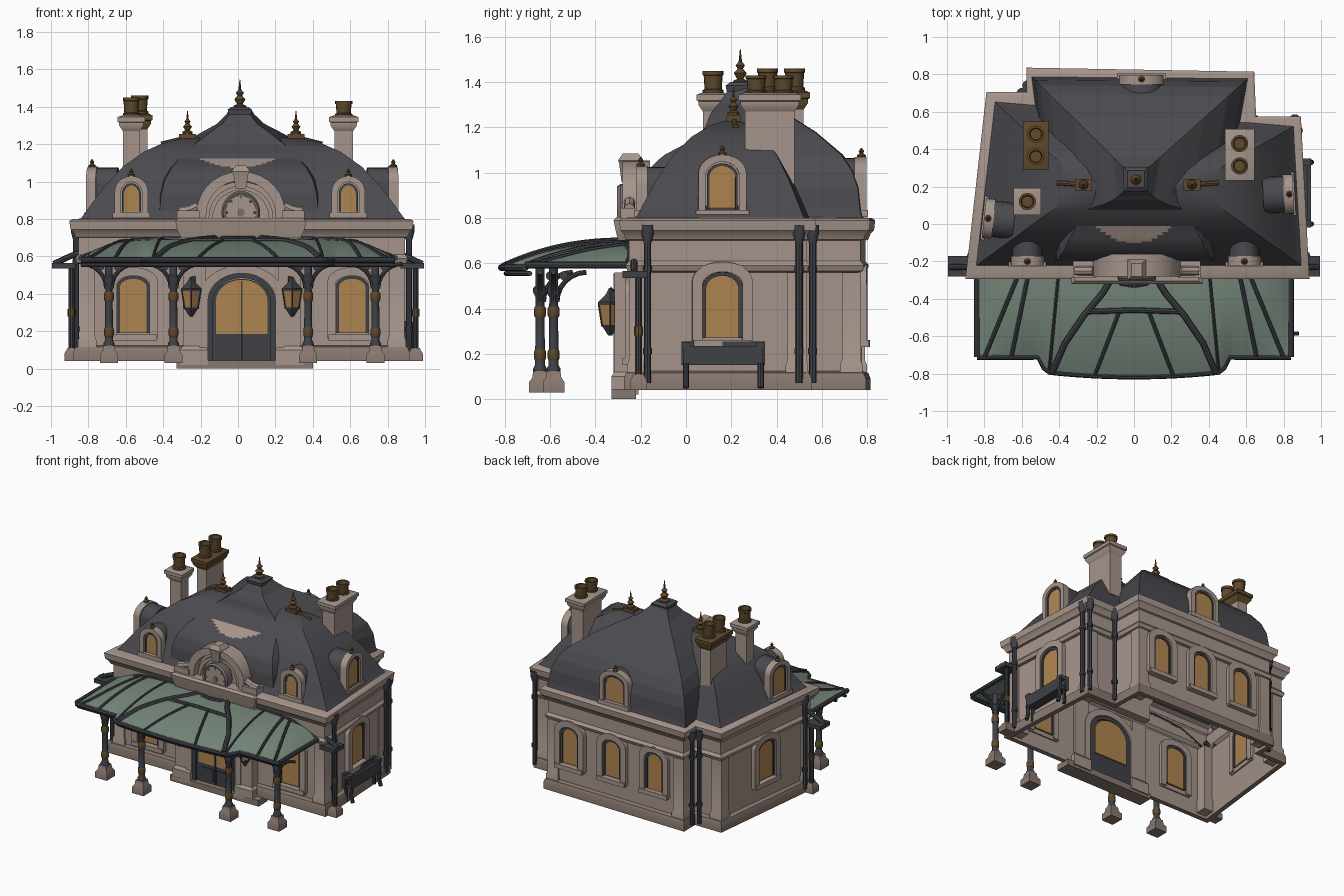
import bpy, bmesh, math
from mathutils import Matrix, Vector

if "Cube" in bpy.data.objects:
    bpy.data.objects.remove(bpy.data.objects["Cube"])

def mat(name, r, g, b):
    m = bpy.data.materials.new(name)
    m.diffuse_color = (r, g, b, 1)
    m.use_nodes = True
    m.node_tree.nodes["Principled BSDF"].inputs["Base Color"].default_value = m.diffuse_color
    return m
STONE = mat("warm stone", .38, .30, .26)
BASE = mat("dark base stone", .25, .19, .16)
SLATE = mat("slate roof", .07, .068, .078)
IRON = mat("dark iron", .05, .053, .062)
GLASS = mat("amber glass", .43, .235, .08)
TEAL = mat("green canopy glass", .175, .235, .19)
BRONZE = mat("brown bronze", .115, .067, .025)
GREY = mat("clock grey", .18, .16, .155)

def loft(name, rings, m, closed=True, cap=(True, True), M=None):
    """Skin a list of equally long rings of points."""
    bm = bmesh.new()
    R = [[bm.verts.new(p) for p in r] for r in rings]
    n = len(R[0])
    for a, b in zip(R, R[1:]):
        for i in range(n if closed else n - 1):
            j = (i + 1) % n
            bm.faces.new((a[i], a[j], b[j], b[i]))
    if cap[0]: bm.faces.new(R[0][::-1])
    if cap[1]: bm.faces.new(R[-1])
    bmesh.ops.recalc_face_normals(bm, faces=bm.faces)
    me = bpy.data.meshes.new(name)
    bm.to_mesh(me); bm.free()
    me.materials.append(m)
    ob = bpy.data.objects.new(name, me)
    bpy.context.collection.objects.link(ob)
    if M: ob.matrix_world = M
    return ob

def place(x, y, deg=0, z=0):
    return Matrix.Translation((x, y, z)) @ Matrix.Rotation(math.radians(deg), 4, 'Z')

def stack(name, x, y, prof, m, M=None):
    """Rectangular tower from (half x, half y, z) steps."""
    return loft(name, [[(x - a, y - b, z), (x + a, y - b, z), (x + a, y + b, z), (x - a, y + b, z)]
                       for a, b, z in prof], m, M=M)

def box(name, x0, x1, y0, y1, z0, z1, m, M=None):
    a, b = (x1 - x0) / 2, (y1 - y0) / 2
    return stack(name, (x0 + x1) / 2, (y0 + y1) / 2, [(a, b, z0), (a, b, z1)], m, M)

def lathe(name, prof, m, M, n=16):
    return loft(name, [[(r * math.cos(k * math.tau / n), r * math.sin(k * math.tau / n), z)
                        for k in range(n)] for r, z in prof], m, M=M)

def tube(name, pts, r, m):
    cu = bpy.data.curves.new(name, 'CURVE')
    cu.dimensions, cu.bevel_depth, cu.bevel_resolution, cu.use_fill_caps = '3D', r, 2, True
    s = cu.splines.new('POLY')
    s.points.add(len(pts) - 1)
    for p, q in zip(s.points, pts): p.co = (*q, 1)
    cu.materials.append(m)
    ob = bpy.data.objects.new(name, cu)
    bpy.context.collection.objects.link(ob)
    return ob

def outline(w, z0, z1, rise, n=14):
    arc = [(w * math.cos(math.pi * (1 - k / n)), z1 - rise + rise * math.sin(math.pi * k / n)) for k in range(n + 1)]
    return [(-w, z0)] + arc + [(w, z0)]

def arch(name, M, w, z0, z1, rise, d0, d1, m):
    """Solid arched slab, d is distance out of the wall."""
    o = outline(w, z0, z1, rise)
    return loft(name, [[(x, -d, z) for x, z in o] for d in (d0, d1)], m, M=M)

def arch_frame(name, M, w, z0, z1, rise, t, d0, d1, m):
    rings = []
    for (a, b), (c, e) in zip(outline(w + t, z0, z1 + t, rise + t * .7), outline(w, z0, z1, rise)):
        rings.append([(a, -d0, b), (a, -d1, b), (c, -d1, e), (c, -d0, e)])
    return loft(name, rings, m, M=M)

def window(name, M, w, z0, z1, rise=.055, d=.03):
    arch(name + "_glass", M, w, z0, z1, rise, -.012, .01, GLASS)
    arch_frame(name + "_sash", M, w - .006, z0, z1 - .005, rise, .016, -.016, .018, IRON)
    arch_frame(name + "_surround", M, w + .01, z0 - .03, z1 + .012, rise, .045, -.02, d, STONE)
    box(name + "_sill", -w - .05, w + .05, -d - .01, .01, z0 - .04, z0 - .008, STONE, M)

# ---- walls: one footprint swept through a moulding profile
FOOT = [Vector(p) for p in ((-.84, -.24), (.88, -.24), (.84, .52), (.6, .52), (.59, .76), (-.52, .78), (-.52, .65), (-.74, .65))]
def offset(poly, d):
    out = []
    for i, p in enumerate(poly):
        a, b = (p - poly[i - 1]).normalized(), (poly[(i + 1) % len(poly)] - p).normalized()
        na, nb = Vector((a.y, -a.x)), Vector((b.y, -b.x))
        out.append(p + (na + nb) * d / (1 + na.dot(nb)))
    return out
def moulding(name, prof, m):
    return loft(name, [[(p.x, p.y, z) for p in offset(FOOT, d)] for d, z in prof], m, cap=(False, False))
moulding("plinth", [(0, .04), (.035, .04), (.035, .09), (.025, .115), (0, .125)], BASE)
moulding("walls", [(0, .04), (0, .56), (.018, .565), (.028, .59), (.012, .61), (.012, .7), (.025, .705),
                   (.035, .73), (.05, .745), (.055, .79), (.04, .8), (-.05, .805)], STONE)
for i, p in enumerate(FOOT):
    if i not in (3, 6):
        q = offset(FOOT, -.03)[i]
        stack("corner_pilaster", q.x, q.y, [(.05, .05, .06), (.05, .05, .15), (.042, .042, .17), (.042, .042, .56)], STONE)

# ---- roofs: curved profile from eave corners to ridge corners
def resample(prof, n):
    out = []
    for k in range(n + 1):
        t = k / n * (len(prof) - 1); i = min(int(t), len(prof) - 2); u = t - i
        out.append([a + (b - a) * u for a, b in zip(prof[i], prof[i + 1])])
    return out
def roof(name, eave, ridge, prof, cols, rows):
    rings = []
    for f, z in resample(prof, rows):
        c = [Vector(r) + (Vector(e) - Vector(r)) * f for e, r in zip(eave, ridge)]
        rings.append([(*c[i].lerp(c[(i + 1) % 4], k / cols), z) for i in range(4) for k in range(cols)])
    return loft(name, rings, SLATE, cap=(False, True))
roof("wing_roof", [(-.84, -.22), (.89, -.22), (.85, .52), (-.74, .65)], [(-.28, .19), (.32, .19), (.32, .22), (-.28, .22)],
     [(1.04, .785), (.99, .81), (.9, .88), (.78, .97), (.6, 1.08), (.4, 1.16), (.2, 1.21), (0, 1.235)], 4, 14)
dome = roof("pavilion_roof", [(-.42, -.2), (.43, -.2), (.6, .77), (-.54, .78)], [(.01, .24)] * 4,
            [(1.02, .785), (1, .83), (.98, .93), (.93, 1.01), (.84, 1.08), (.62, 1.18), (.4, 1.255), (.22, 1.31), (.13, 1.36), (.11, 1.38)], 64, 99)
for v in dome.data.vertices:      # flatten the front slope
    if v.co.y < .24:
        v.co.y += .1 * math.exp(-((v.co.z - 1.17) / .09) ** 2) * min(1, (.24 - v.co.y) / .15)
dome.data.materials.append(STONE)
for f in dome.data.polygons:      # pale crescent on the front slope
    c = f.center
    if c.y < .12 and abs(c.x) < .285 and f.normal.y < -.25 and 1.075 + .095 * (c.x / .285) ** 2 < c.z < 1.172:
        f.material_index = 1
stack("roof_cap", .01, .24, [(.06, .06, 1.36), (.065, .065, 1.385), (.045, .045, 1.40)], SLATE)

# ---- finials and ridge cresting
def finial(x, y, z, s):
    lathe("finial", [(.035 * s, 0), (.035 * s, .02 * s), (.015 * s, .03 * s), (.03 * s, .055 * s), (.012 * s, .075 * s),
                     (.022 * s, .09 * s), (.008 * s, .105 * s), (.002, .16 * s)], BRONZE, place(x, y, 0, z), 10)
finial(.01, .24, 1.385, 1)
for x in (-.27, .31):
    finial(x, .21, 1.25, .8)
    box("finial_foot", x - .045, x + .045, .18, .24, 1.19, 1.255, BRONZE)
    s = 1 if x > 0 else -1
    tube("ridge_cresting", [(x, .21, 1.235), (x + s * .14, .22, 1.2)], .014, BRONZE)

# ---- chimneys
def chimney(name, x, y, hx, hy, z0, z1, cap, pots, ztop):
    stack(name, x, y, [(hx, hy, z0), (hx, hy, z1 - .06)], STONE)
    stack(name + "_cap", x, y, [(hx, hy, z1 - .08), (hx + .02, hy + .02, z1 - .05), (hx + .02, hy + .02, z1 - .035),
                                (hx + .028, hy + .028, z1 - .03), (hx + .028, hy + .028, z1 - .005), (hx, hy, z1 + .005)], cap)
    for dy in pots:
        h = ztop - z1
        lathe("chimney_pot", [(.046, -.01), (.046, h * .15), (.038, h * .2), (.042, h * .8), (.046, h * .83), (.046, h), (.034, h), (.03, h - .03)],
              BRONZE, place(x, y + dy, 0, z1))
chimney("right_chimney", .565, .37, .05, .11, .95, 1.35, STONE, (-.06, .06), 1.43)
chimney("left_chimney", -.525, .42, .04, .1, .95, 1.36, BRONZE, (-.06, .06), 1.46)
chimney("small_chimney", -.57, .12, .045, .045, .95, 1.35, STONE, (0,), 1.45)

# ---- dormers
def dormer(name, x, y, deg, w, z1, depth):
    M = place(x, y, deg)
    arch(name + "_roof", M, w + .035, .8, z1 - .01, .09, -depth, -.03, SLATE)
    arch(name + "_front", M, w + .03, .8, z1 - .015, .08, -.04, .004, STONE)
    arch(name + "_glass", M, w, .84, z1 - .05, .05, 0, .01, GLASS)
    arch_frame(name + "_sash", M, w - .005, .84, z1 - .055, .05, .011, 0, .014, IRON)
    arch_frame(name + "_hood", M, w + .012, .82, z1 - .037, .06, .032, -.03, .022, STONE)
    box(name + "_sill", -w - .055, w + .055, -.03, .02, .805, .835, STONE, M)
    lathe(name + "_knob", [(.018, 0), (.02, .012), (.008, .02), (.012, .03), (.002, .045)], BRONZE, M @ Matrix.Translation((0, 0, z1 - .01)), 8)
dormer("front_dormer", -.57, -.2, 0, .045, 1.035, .16)
dormer("front_dormer", .59, -.2, 0, .045, 1.035, .16)
dormer("right_dormer", .83, .16, 93, .062, 1.085, .14)
dormer("left_dormer", -.78, .03, -96, .062, 1.085, .14)
dormer("back_dormer", .04, .775, 180, .075, 1.075, .16)

# ---- windows on every wall
for x in (-.56, .61): window("front_window", place(x, -.24), .077, .19, .485, .045)
window("right_window", place(.86, .16, 93), .078, .27, .55)
window("left_window", place(-.79, .2, -96.4), .078, .27, .55)
for x in (-.29, .06, .41): window("back_window", place(x, .77, 179), .066, .27, .54)

# ---- entrance bay with door
D = place(.02, -.28)
for s in (-1, 1):
    x = .02 + s * .255
    stack("entrance_pier", x, -.27, [(.075, .06, .02), (.075, .06, .1), (.06, .045, .12), (.06, .045, .56)], STONE)
    tube("lantern_arm", [(x, -.28, .44), (x, -.33, .49), (x, -.33, .46)], .008, IRON)
    L = place(x + s * .015, -.335, 45)
    stack("lantern_glass", 0, 0, [(.024, .024, .325), (.035, .035, .42)], GLASS, L)
    stack("lantern_roof", 0, 0, [(.038, .038, .415), (.038, .038, .428), (.015, .015, .46), (.004, .004, .49)], IRON, L)
    stack("lantern_foot", 0, 0, [(.006, .006, .28), (.015, .015, .3), (.027, .027, .327)], IRON, L)
    for a, b in ((-1, -1), (1, -1), (1, 1), (-1, 1)):
        tube("lantern_bar", [L @ Vector((a * .025, b * .025, .32)), L @ Vector((a * .036, b * .036, .42))], .004, IRON)
box("entrance_step", -.33, .4, -.33, -.22, 0, .045, BASE)
arch("door", D, .16, .01, .48, .13, -.05, .012, IRON)
for s in (-1, 1): # lower panels of the two leaves
    box("door_panel", .02 + s * .07 - .052, .02 + s * .07 + .052, -.298, -.29, .06, .155, IRON)
arch("door_glass", D, .138, .185, .475, .115, -.06, .018, GLASS)
box("door_mullion", .015, .025, -.302, -.28, .05, .47, IRON)
arch_frame("door_frame", D, .155, .01, .485, .13, .025, -.05, .03, IRON)
arch_frame("door_surround", D, .18, .03, .51, .14, .045, -.06, .04, STONE)
box("entrance_frieze", -.31, .35, -.29, -.2, .6, .7, STONE)
stack("entrance_cornice", .015, -.25, [(.32, .05, .7), (.34, .06, .74), (.35, .07, .79), (.33, .055, .805)], STONE)

# ---- clock gable
G = place(.015, -.22)
arch("gable_face", G, .21, .78, 1.0, .19, -.1, .0, STONE)
arch_frame("gable_arch", G, .185, .8, 1.005, .18, .05, -.06, .06, STONE)
arch_frame("gable_inner_arch", G, .15, .8, .955, .15, .022, -.02, .03, STONE)
for s in (-1, 1):
    box("gable_shoulder", .015 + s * .28 - .06, .015 + s * .28 + .06, -.29, -.17, .8, .845, STONE)
    tube("gable_scroll", [(.015 + s * .23, -.25, .87), (.015 + s * .27, -.25, .85), (.015 + s * .33, -.25, .84)], .025, STONE)
stack("keystone", .015, -.245, [(.028, .04, .96), (.04, .05, 1.04), (.05, .055, 1.055), (.028, .035, 1.085)], STONE)
C = Matrix.Translation((.015, -.25, .835)) @ Matrix.Rotation(math.radians(90), 4, 'X') @ Matrix.Diagonal((.9, 1, 1, 1))
lathe("clock_rim", [(.1, -.04), (.112, .0), (.115, .04), (.105, .055), (.092, .05), (.09, .03)], GREY, C, 28)
lathe("clock_dial", [(.095, 0), (.093, .042)], STONE, C, 28)
lathe("clock_hub", [(.022, .04), (.022, .048)], GREY, C, 14)
for k in range(8):
    a = k * math.pi / 4
    tube("clock_mark", [C @ Vector((r * math.cos(a), r * math.sin(a), .043)) for r in (.075, .092)], .005, GREY)

# ---- glass canopy: surface from wall (v=0) to front edge (v=1)
def canopy(s, v, up=0):
    x = .84 * s
    k = min(1, max(0, (.51 - abs(x)) / .04))
    edge = -.71 + k * (-.075 - .03 * (1 - (x / .5) ** 2))
    return (x, -.26 + (edge + .26) * v, .585 + .105 * (1 - v ** 2.2) * (1 - abs(s) ** 6) + up)
N = 56
glass = loft("canopy_glass", [[canopy(-1 + 2 * i / N, v / 12) for i in range(N + 1)] for v in range(13)], TEAL, closed=False, cap=(False, False))
sol = glass.modifiers.new("thickness", 'SOLIDIFY'); sol.thickness, sol.offset = .012, 0
def rib(pts, r):
    out = []
    for (s0, v0), (s1, v1) in zip(pts, pts[1:]):
        out += [canopy(s0 + (s1 - s0) * k / 8, v0 + (v1 - v0) * k / 8, .007) for k in range(0 if not out else 1, 9)]
    tube("canopy_rib", out, r, IRON)
front = [canopy(-1 + 2 * i / N, 1) for i in range(N + 1)]
tube("canopy_gutter", [(x, y, z - .004) for x, y, z in front], .016, IRON)
tube("canopy_beam", [(x, y + .02, z - .03) for x, y, z in front], .011, IRON)
rib([(-1, 0), (1, 0)], .012)
for s in (-1, 1):
    rib([(s, 0), (s, 1)], .015)
    rib([(s * .12, 0), (s * .2, .2), (s * .32, .42), (s * .44, .7), (s * .52, 1)], .017)
    rib([(0, .36), (s * .3, .38)], .015)
    rib([(0, .12), (s * .08, .1), (s * .13, .02)], .014)
    rib([(s * .09, .36), (s * .25, 1)], .01)
    rib([(s * .48, 0), (s * .54, 1)], .008)
    rib([(s * .67, 0), (s * .78, 1)], .011)
    rib([(s * .73, 0), (s * .95, 1)], .011)
    # side arm of the canopy beside the wall corner
    tube("canopy_side_arm", [(s * .82, -.23, .63), (s * .9, -.23, .6), (s * .985, -.23, .56)], .016, IRON)
    box("canopy_side_gutter", min(s * .87, s * .995), max(s * .87, s * .995), -.28, -.17, .535, .565, IRON)

# ---- canopy columns
for x, y in ((-.69, -.585), (-.345, -.645), (.375, -.645), (.735, -.585)):
    stack("column_base", x, y, [(.048, .048, .03), (.048, .048, .075), (.034, .034, .095), (.03, .03, .125)], BASE)
    lathe("column", [(.03, .12), (.03, .135), (.022, .15), (.019, .45), (.03, .47), (.03, .49), (.02, .5), (.02, .585)], IRON, place(x, y), 12)
    for z in (.17, .36): lathe("column_band", [(.022, z), (.026, z + .01), (.026, z + .04), (.022, z + .05)], BRONZE, place(x, y), 12)
    for dx, dy in ((-1, 0), (1, 0), (0, 1)):
        arc = [(.13 * (1 - math.cos(k * math.pi / 12)), .13 * math.sin(k * math.pi / 12)) for k in range(7)]
        tube("column_bracket", [(x + dx * (a + .015), y + dy * (a + .015), .43 + b) for a, b in arc], .011, IRON)
        lathe("bracket_ring", [(.02, -.006), (.02, .006)], IRON, Matrix.Translation((x + dx * .045, y + dy * .045, .545)) @
              Matrix.Rotation(math.pi / 2, 4, 'X' if dx else 'Y'), 10)

# ---- downpipes
for x, y in ((.915, -.17), (-.865, -.17), (.875, .5), (.86, .56), (-.6, .7), (-.57, .74), (.64, .56)):
    tube("downpipe", [(x, y, .07), (x, y, .76)], .016, IRON)
    for z in (.2, .56): lathe("pipe_collar", [(.021, z), (.021, z + .025)], IRON, place(x, y), 10)
    lathe("pipe_hopper", [(.018, .69), (.028, .73), (.028, .77)], IRON, place(x, y), 10)
for x in (.95, -.89):
    lathe("corner_post", [(.016, .1), (.016, .55)], IRON, place(x, -.21), 10)
    lathe("post_band", [(.021, .28), (.021, .32)], BRONZE, place(x, -.21), 10)
    stack("post_base", x, -.21, [(.038, .038, .04), (.038, .038, .08), (.022, .022, .11)], BASE)

# ---- bench on the right side
box("bench_seat", .875, .945, -.01, .34, .15, .175, IRON)
box("bench_back", .875, .9, -.02, .35, .15, .255, IRON)
box("bench_apron", .925, .945, -.01, .34, .16, .235, IRON)
for y in (0, .33):
    tube("bench_leg", [(.95, y, .05), (.935, y, .1), (.94, y, .16)], .014, IRON)
    tube("bench_back_leg", [(.895, y, .05), (.895, y, .2)], .012, IRON)
    box("bench_arm", .88, .945, y - .02, y + .02, .225, .25, IRON)

# ---- finish: meshes with smooth curves and sharp edges
bpy.ops.object.select_all(action='SELECT')
bpy.context.view_layer.objects.active = glass
bpy.ops.object.convert(target='MESH')
bpy.ops.object.shade_smooth_by_angle(angle=math.radians(35))
